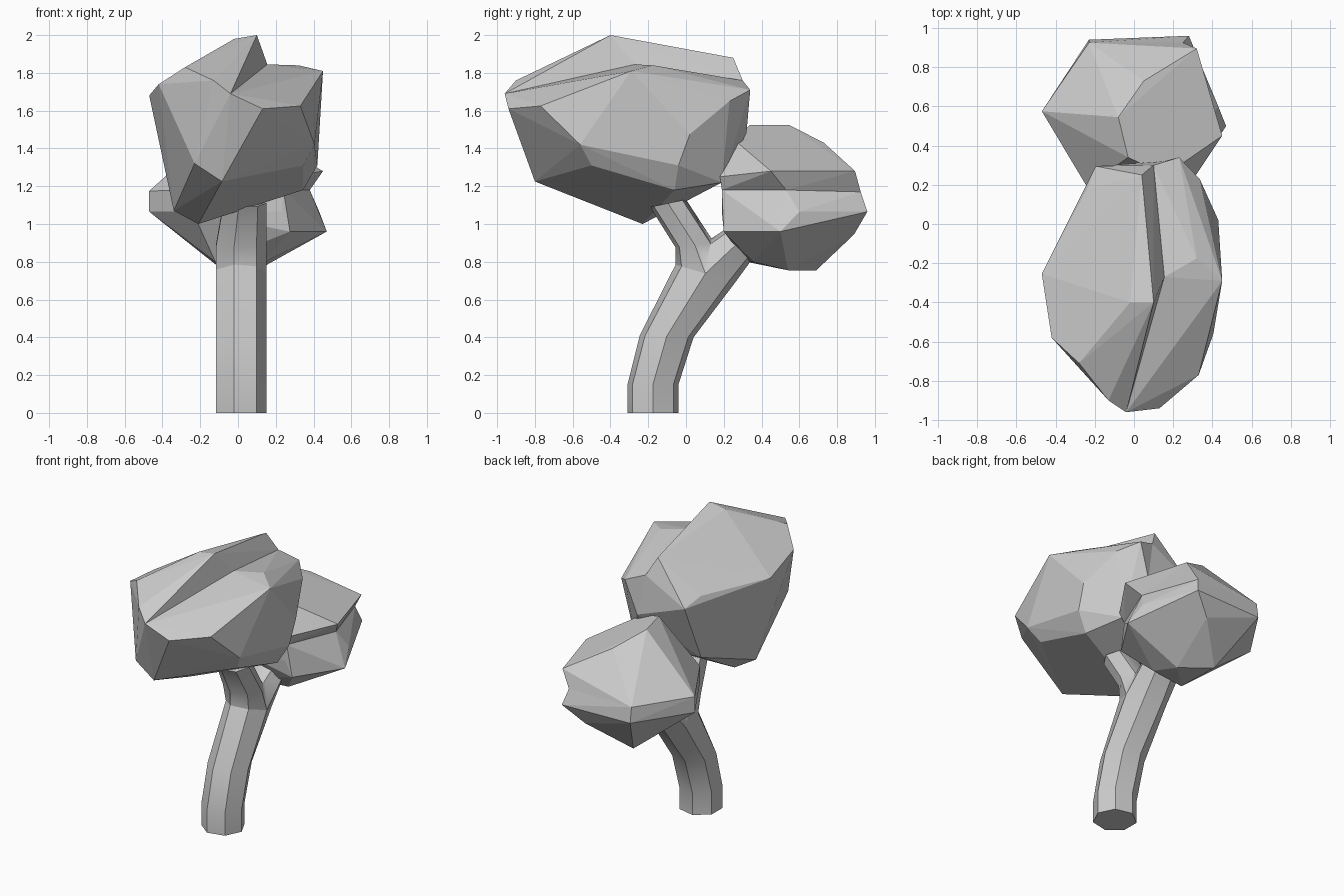
import bpy, bmesh
from math import sin, cos, tau, radians

if "Cube" in bpy.data.objects:
    bpy.data.objects.remove(bpy.data.objects["Cube"])


def finish(bm, name):
    bmesh.ops.recalc_face_normals(bm, faces=bm.faces[:])
    mesh = bpy.data.meshes.new(name)
    bm.to_mesh(mesh)
    bm.free()
    obj = bpy.data.objects.new(name, mesh)
    bpy.context.collection.objects.link(obj)
    return obj


def lobe(name, corners):
    """Faceted convex lump through the corners."""
    bm = bmesh.new()
    for p in corners:
        bm.verts.new(p)
    bmesh.ops.convex_hull(bm, input=bm.verts[:])
    loose = [v for v in bm.verts if not v.link_faces]
    bmesh.ops.delete(bm, geom=loose, context='VERTS')
    bmesh.ops.dissolve_limit(bm, angle_limit=radians(3), verts=bm.verts[:], edges=bm.edges[:])
    return finish(bm, name)


def foliage(name, crease, first, second):
    """Two lobes merged along a shared crease, leaving a groove."""
    body = lobe(name, crease + first)
    other = lobe(name + "_lobe", crease + second)
    other.hide_render = True
    mod = body.modifiers.new("merge", 'BOOLEAN')
    mod.operation, mod.solver, mod.object = 'UNION', 'EXACT', other
    bpy.context.view_layer.objects.active = body
    bpy.ops.object.modifier_apply(modifier=mod.name)
    bpy.data.objects.remove(other)


# Large front clump: left and right lobes with a groove along the top
foliage("large_foliage", [
    (0.155, -0.27, 1.845), (-0.04, -0.96, 1.69), (0.10, 0.30, 1.76),
    (-0.085, -0.80, 1.225), (-0.21, -0.23, 1.00), (0.15, 0.32, 1.48), (0.25, 0.19, 1.22),
], [
    (0.10, -0.40, 2.00), (-0.02, -0.40, 1.98), (0.04, 0.25, 1.88), (-0.13, -0.90, 1.76),
    (-0.28, -0.71, 1.83), (-0.42, -0.58, 1.74), (-0.47, -0.255, 1.68), (-0.305, 0.0, 1.70),
    (-0.24, 0.18, 1.66), (-0.195, 0.295, 1.60), (-0.20, 0.12, 1.20),
    (-0.23, -0.79, 1.32), (-0.34, -0.28, 1.07),
], [
    (0.23, 0.34, 1.71), (0.32, -0.175, 1.84), (0.45, -0.29, 1.81), (0.335, 0.23, 1.65),
    (0.13, -0.94, 1.61), (0.33, -0.77, 1.625), (0.405, -0.56, 1.42), (0.345, -0.50, 1.31),
    (0.43, 0.02, 1.475), (0.42, -0.04, 1.31), (0.345, -0.06, 1.18), (-0.20, 0.12, 1.20),
])

# Small rear clump: upper and lower lobes with a groove around the right side
foliage("small_foliage", [
    (0.24, 0.19, 1.18), (0.38, 0.53, 1.18), (0.25, 0.925, 1.17),
    (-0.23, 0.925, 1.17), (-0.47, 0.575, 1.175), (-0.24, 0.19, 1.18),
], [
    (-0.08, 0.545, 1.525), (-0.03, 0.34, 1.525), (0.05, 0.73, 1.43),
    (0.32, 0.895, 1.28), (0.45, 0.45, 1.28), (0.27, 0.18, 1.25), (0.16, 0.25, 1.45),
], [
    (-0.47, 0.575, 1.065), (-0.23, 0.94, 1.065), (-0.24, 0.19, 1.065),
    (0.28, 0.96, 1.065), (0.43, 0.60, 1.065), (0.23, 0.19, 1.065),
    (0.47, 0.50, 0.96), (0.15, 0.89, 0.945), (0.275, 0.20, 0.96),
    (-0.08, 0.69, 0.755), (0.10, 0.54, 0.755), (-0.12, 0.32, 0.80), (0.14, 0.355, 0.80),
])


# Seven-sided trunk that forks into two branches
def ring(bm, front, rear, rx):
    """Ring spanning two (y, z) points seen from the side."""
    verts = []
    for i in range(7):
        a = tau * i / 7
        t = 0.5 + 0.5 * sin(a) / sin(tau * 2 / 7)
        y, z = (f + (r - f) * t for f, r in zip(front, rear))
        verts.append(bm.verts.new((0.15 - rx + rx * cos(a), y, z)))
    return verts


def loft(bm, rings):
    for a, b in zip(rings, rings[1:]):
        for i in range(7):
            j = (i + 1) % 7
            bm.faces.new((a[i], a[j], b[j], b[i]))


def limb(name, sections):
    bm = bmesh.new()
    rings = [ring(bm, *s) for s in sections]
    loft(bm, rings)
    bm.faces.new(rings[0])
    bm.faces.new(rings[-1])
    obj = finish(bm, name)
    bpy.ops.object.select_all(action='DESELECT')
    bpy.context.view_layer.objects.active = obj
    obj.select_set(True)
    bpy.ops.object.shade_smooth_by_angle(angle=radians(40))
    return obj


stem = [((-0.31, 0), (-0.04, 0), 0.14), ((-0.31, 0.15), (-0.04, 0.15), 0.14),
        ((-0.245, 0.41), (0.04, 0.40), 0.14), ((-0.055, 0.785), (0.26, 0.69), 0.14)]
trunk = limb("trunk", stem + [((0.13, 0.92), (0.355, 0.82), 0.135),
                              ((0.28, 1.02), (0.44, 0.92), 0.11)])
branch = limb("front_branch", stem[3:] + [((-0.055, 0.875), (0.15, 0.90), 0.14),
                                          ((-0.19, 1.09), (0.0, 1.13), 0.12)])

# Merge the branch into the trunk
mod = trunk.modifiers.new("merge", 'BOOLEAN')
mod.operation, mod.solver, mod.object = 'UNION', 'EXACT', branch
bpy.context.view_layer.objects.active = trunk
bpy.ops.object.modifier_apply(modifier=mod.name)
bpy.data.objects.remove(branch)
